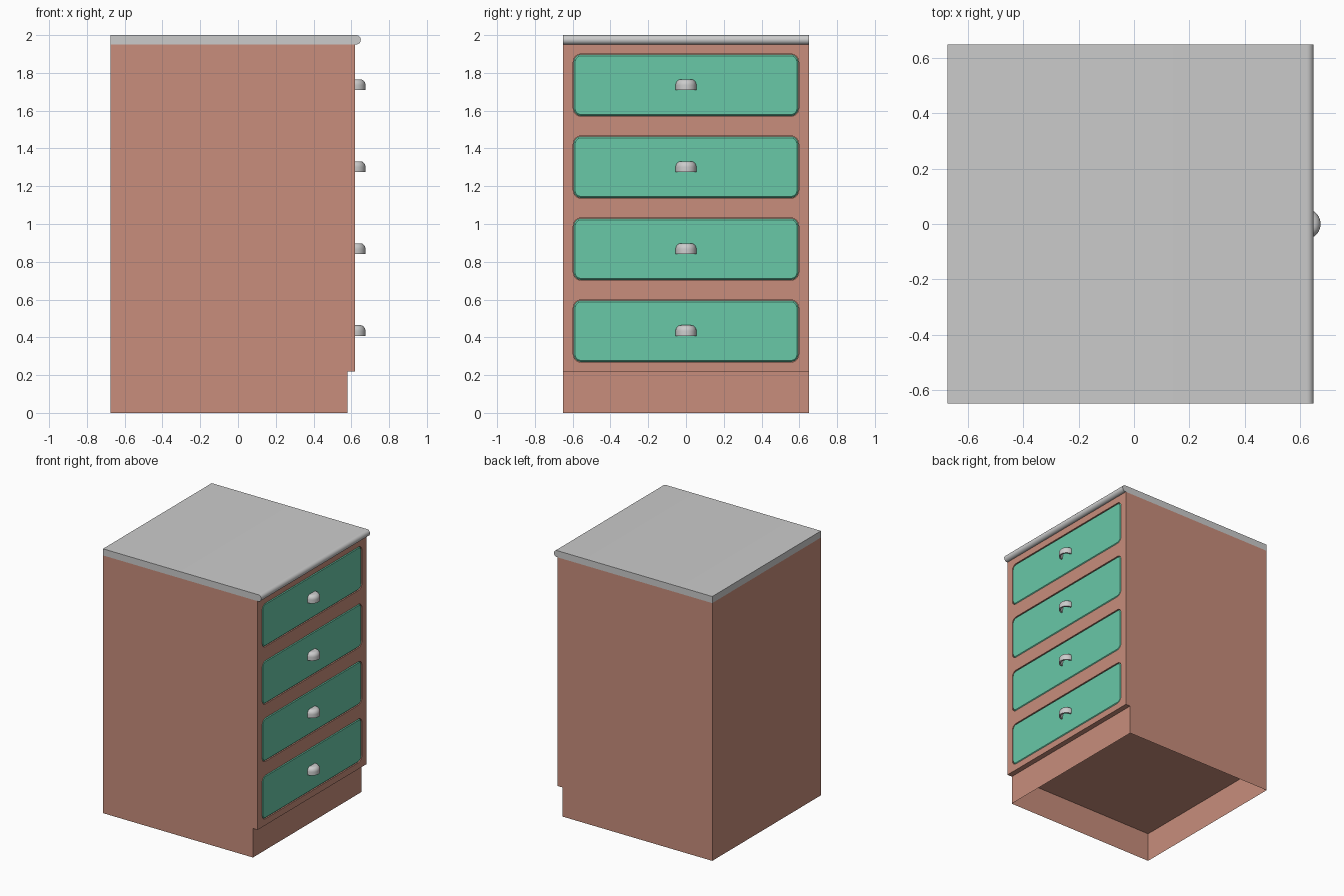
import bpy, bmesh
from math import sin, cos, pi, radians

if "Cube" in bpy.data.objects:
    bpy.data.objects.remove(bpy.data.objects["Cube"])

BACK, FRONT, KICK = -0.675, 0.62, 0.58
HALF_W, KICK_H, BODY_H = 0.65, 0.22, 1.95
DRAWER_Z = [0.433 + 0.434 * i for i in range(4)]


def material(name, rgb):
    m = bpy.data.materials.new(name)
    m.diffuse_color = (*rgb, 1)
    m.use_nodes = True
    m.node_tree.nodes["Principled BSDF"].inputs["Base Color"].default_value = m.diffuse_color
    return m


WOOD = material("wood", (0.58, 0.27, 0.20))
GREEN = material("green_paint", (0.14, 0.58, 0.39))


def finish(bm, name, mat=None, smooth=None):
    bmesh.ops.remove_doubles(bm, verts=bm.verts, dist=1e-5)
    bmesh.ops.recalc_face_normals(bm, faces=bm.faces)
    me = bpy.data.meshes.new(name)
    bm.to_mesh(me)
    bm.free()
    ob = bpy.data.objects.new(name, me)
    bpy.context.collection.objects.link(ob)
    if mat:
        me.materials.append(mat)
    if smooth:
        bpy.ops.object.select_all(action='DESELECT')
        ob.select_set(True)
        bpy.context.view_layer.objects.active = ob
        bpy.ops.object.shade_smooth_by_angle(angle=radians(smooth))
    return ob


def rounded_loop(bm, x, zc, hy, hz, r, seg=6):
    """Ring of vertices forming a rounded rectangle facing +x."""
    ring = []
    for k, (sy, sz) in enumerate([(1, 1), (-1, 1), (-1, -1), (1, -1)]):
        for i in range(seg + 1):
            a = (k + i / seg) * pi / 2
            ring.append(bm.verts.new((x, sy * (hy - r) + r * cos(a),
                                      zc + sz * (hz - r) + r * sin(a))))
    return ring


def bridge(bm, a, b, closed=True):
    n = len(a)
    for i in range(n if closed else n - 1):
        j = (i + 1) % n
        bm.faces.new((a[i], a[j], b[j], b[i]))


# Carcass: side profile with toe kick, open underneath, drawer holes in front
bm = bmesh.new()
profile = [(KICK, 0), (KICK, KICK_H), (FRONT, KICK_H), (FRONT, BODY_H),
           (BACK, BODY_H), (BACK, 0)]
sides = [[bm.verts.new((x, s * HALF_W, z)) for x, z in profile] for s in (-1, 1)]
for s in sides:
    bm.faces.new(s)
l, r = sides
for i in (0, 1, 3, 4):
    bm.faces.new((l[i], l[i + 1], r[i + 1], r[i]))
corners = [l[2], l[3], r[3], r[2]]
edges = [bm.edges.get((corners[i], corners[(i + 1) % 4])) or
         bm.edges.new((corners[i], corners[(i + 1) % 4])) for i in range(4)]
holes = []
for z in DRAWER_Z:
    ring = rounded_loop(bm, FRONT, z, 0.597, 0.165, 0.042)
    edges += [bm.edges.new((ring[i - 1], ring[i])) for i in range(len(ring))]
    holes.append((z, ring))
bmesh.ops.triangle_fill(bm, edges=edges, use_beauty=True, normal=(1, 0, 0))
for z, ring in holes:
    bridge(bm, ring, rounded_loop(bm, FRONT - 0.02, z, 0.597, 0.165, 0.042))
finish(bm, "cabinet_body", WOOD)

# Bottom panel above the hollow plinth
bm = bmesh.new()
bm.faces.new([bm.verts.new(p) for p in (
    (BACK, -HALF_W, KICK_H), (BACK, HALF_W, KICK_H),
    (KICK, HALF_W, KICK_H), (KICK, -HALF_W, KICK_H))])
panel = finish(bm, "bottom_panel", WOOD)
if panel.data.polygons[0].normal.z > 0:
    panel.data.flip_normals()

# Worktop with half-round front edge
bm = bmesh.new()
pts = [(BACK, 2.0), (BACK, BODY_H)]
pts += [(0.625 + 0.025 * cos(a), 1.975 + 0.025 * sin(a))
        for a in (-pi / 2 + pi * i / 14 for i in range(15))]
ends = [[bm.verts.new((x, s * HALF_W, z)) for x, z in pts] for s in (-1, 1)]
bridge(bm, *ends)
for e in ends:
    bm.faces.new(e)
finish(bm, "worktop", smooth=30)


def drawer_front(z, n):
    bm = bmesh.new()
    rings = [rounded_loop(bm, x, z, 0.595 - d, 0.163 - d, 0.04 - d)
             for x, d in ((FRONT - 0.03, 0), (FRONT - 0.008, 0), (FRONT, 0.008))]
    bridge(bm, rings[0], rings[1])
    bridge(bm, rings[1], rings[2])
    bm.faces.new(rings[0])
    bm.faces.new(rings[2])
    finish(bm, f"drawer_front_{n}", GREEN)


def cup_shell(a, b, h, steps=7):
    """Half-width, depth and height of each level of a rounded cup."""
    out = [(a, b, 0)]
    for i in range(steps + 1):
        t = pi / 2 * i / steps
        s = 0.5 + 0.5 * cos(t)
        out.append((a * s, b * s, h * (0.45 + 0.55 * sin(t))))
    return out + [(0, 0, h)]


def cup_handle(z, n, seg=20):
    # outer skin upward, inner skin back down, open underneath
    bm = bmesh.new()
    levels = cup_shell(0.055, 0.055, 0.056) + cup_shell(0.043, 0.043, 0.044)[::-1]
    rings = [[bm.verts.new((FRONT + b * sin(pi * i / seg), a * cos(pi * i / seg), z + h))
              for i in range(seg + 1)] for a, b, h in levels]
    for i in range(len(rings)):
        bridge(bm, rings[i - 1], rings[i], closed=False)
    finish(bm, f"cup_handle_{n}", smooth=40)


# Four drawers, each with a cup handle
for n, z in enumerate(DRAWER_Z, 1):
    drawer_front(z, n)
    cup_handle(z - 0.025, n)
